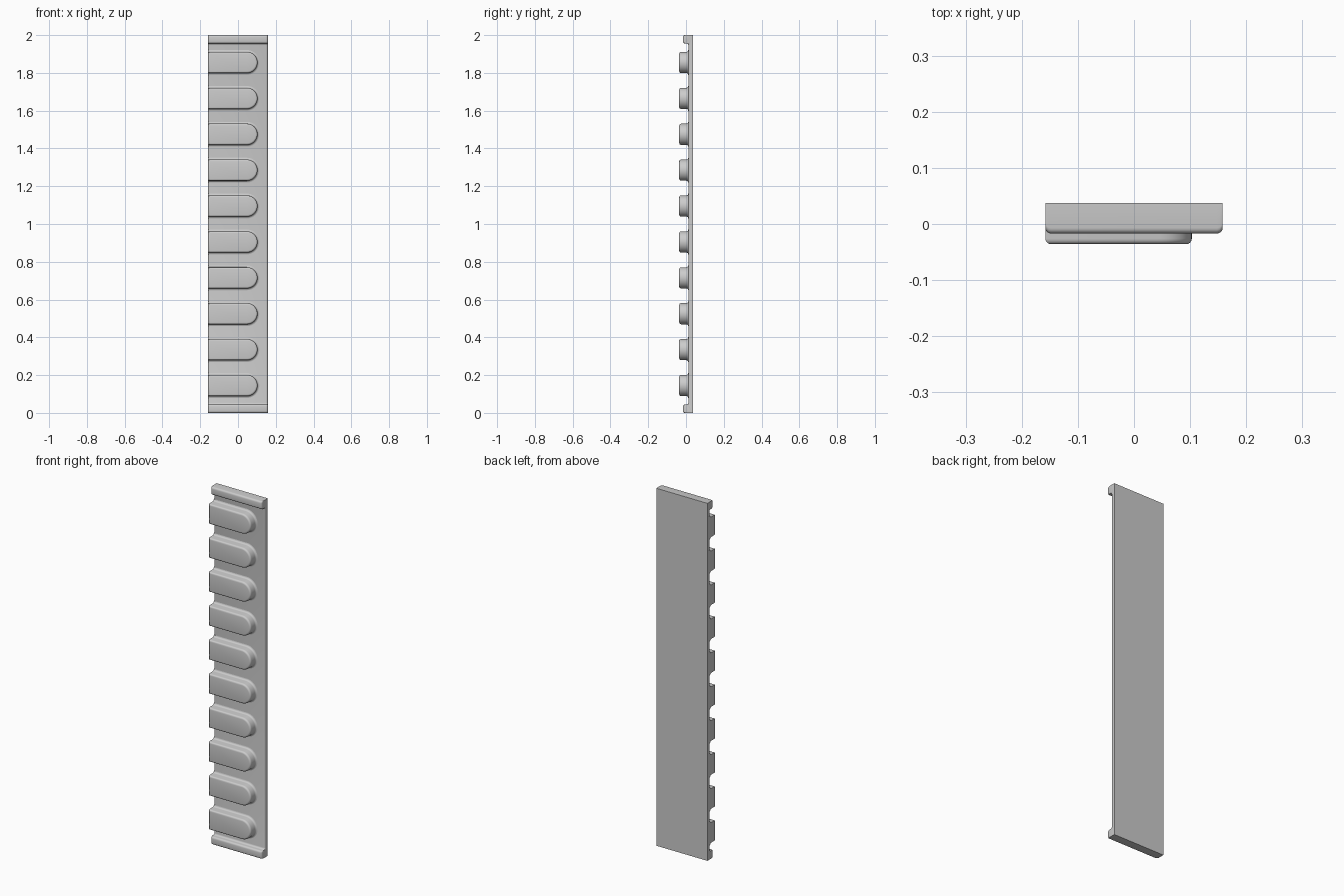
import bpy, bmesh, math

if "Cube" in bpy.data.objects:
    bpy.data.objects.remove(bpy.data.objects["Cube"])

X0, X1, BACK, FACE = -0.158, 0.158, 0.037, 0.012
LIP, PAD = -0.017, -0.036
ARC = [i * math.pi / 8 for i in range(5)]      # quarter circle steps

grey = bpy.data.materials.new("plain grey")
grey.diffuse_color = (0.6, 0.6, 0.6, 1)
grey.use_nodes = True
grey.node_tree.nodes["Principled BSDF"].inputs["Base Color"].default_value = grey.diffuse_color


def loft(name, rings):
    """Skin closed rings of equal length and cap both ends."""
    bm = bmesh.new()
    loops = [[bm.verts.new(p) for p in ring] for ring in rings]
    n = len(loops[0])
    for a, b in zip(loops, loops[1:]):
        for i in range(n):
            j = (i + 1) % n
            bm.faces.new((a[i], a[j], b[j], b[i]))
    bm.faces.new(loops[0])
    bm.faces.new(loops[-1])
    bmesh.ops.remove_doubles(bm, verts=bm.verts, dist=1e-5)
    bmesh.ops.recalc_face_normals(bm, faces=bm.faces)
    mesh = bpy.data.meshes.new(name)
    bm.to_mesh(mesh)
    bm.free()
    obj = bpy.data.objects.new(name, mesh)
    bpy.context.collection.objects.link(obj)
    mesh.materials.append(grey)
    bpy.ops.object.select_all(action='DESELECT')
    obj.select_set(True)
    bpy.context.view_layer.objects.active = obj
    bpy.ops.object.shade_smooth_by_angle(angle=math.radians(35))


# Back plate with a filleted lip along the top and bottom
r = 0.01
half = [(BACK, 2.0)]
half += [(LIP + r - r * math.sin(a), 2 - r + r * math.cos(a)) for a in ARC]
half += [(LIP + r - r * math.cos(a), 1.956 + r - r * math.sin(a)) for a in ARC]
half += [(FACE - r + r * math.sin(a), 1.956 - r + r * math.cos(a)) for a in ARC]
profile = half + [(y, 2 - z) for y, z in reversed(half)]
ends = [(X0 + r - r * math.cos(a), r - r * math.sin(a)) for a in ARC]
ends += [(-x, d) for x, d in reversed(ends)]
loft("back_plate", [[(x, y if y == BACK else y + d, z) for y, z in profile]
                    for x, d in ends])


# Raised pads: flush and square on the left, round on the right
def pad_outline(grow, y, zc):
    rad = 0.056 + grow
    left = X0 - min(grow, 0)                   # the base fillet stays flush
    pts = [(left, y, zc - rad)]
    for i in range(25):
        a = -math.pi / 2 + math.pi * i / 24
        pts.append((0.047 + rad * math.cos(a), y, zc + rad * math.sin(a)))
    return pts + [(left, y, zc + rad)]


section = [(r, FACE + 0.01)]
section += [(r - r * math.sin(a), FACE - r + r * math.cos(a)) for a in ARC]
section += [(-r + r * math.cos(a), PAD + r - r * math.sin(a)) for a in ARC]
for k in range(10):
    zc = 0.145 + k * 0.19
    loft(f"pad_{k + 1}", [pad_outline(g, y, zc) for g, y in section])
